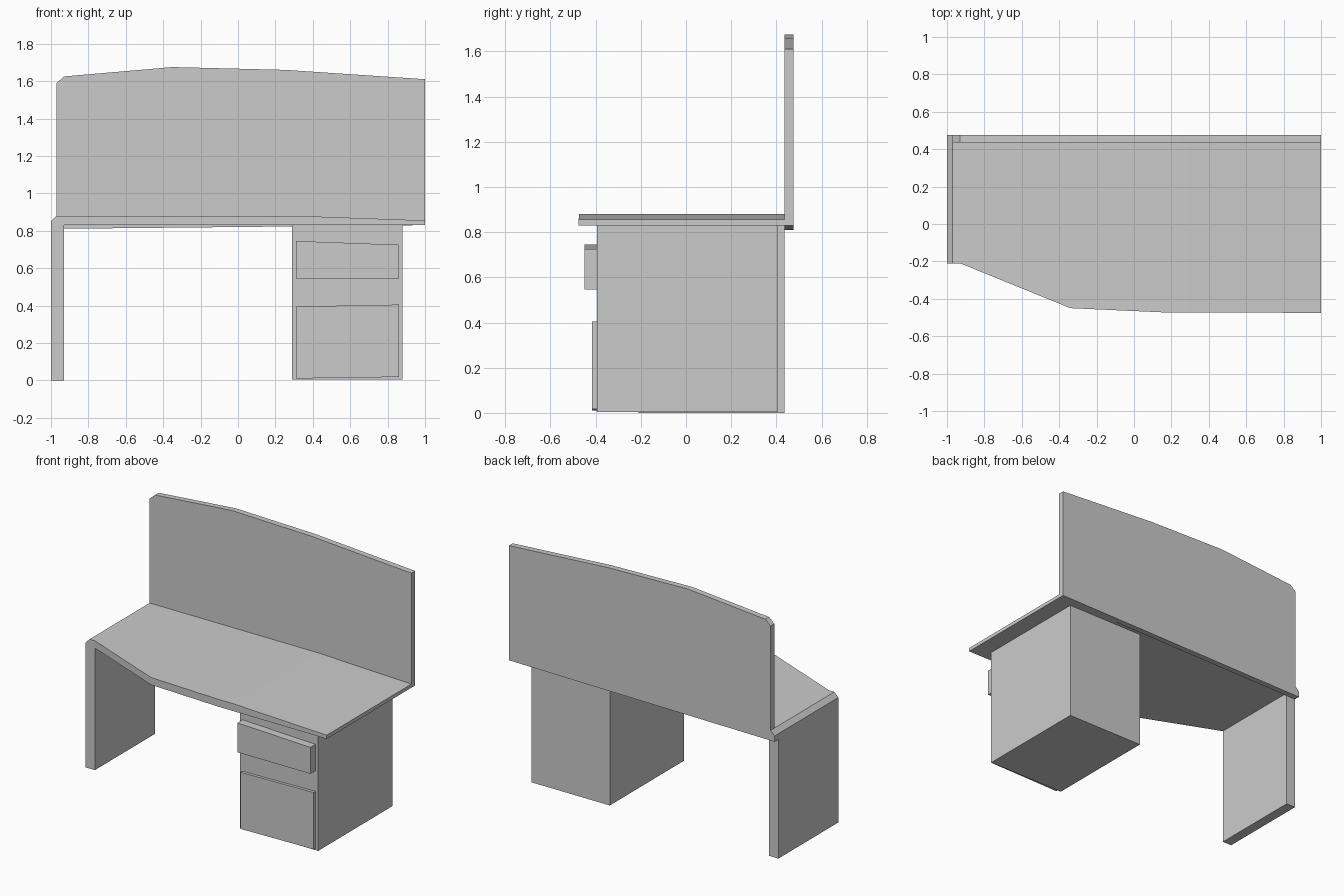
import bpy, bmesh
from mathutils import Vector

cube = bpy.data.objects.get("Cube")
if cube:
    bpy.data.objects.remove(cube)

grey = bpy.data.materials.new("grey laminate")
grey.use_nodes = True
GREY = (0.6, 0.6, 0.6, 1)
grey.diffuse_color = GREY
grey.node_tree.nodes["Principled BSDF"].inputs["Base Color"].default_value = GREY


def extrude_xz(name, outline, front, back, reshape=None):
    """Extrude an (x, z) outline along y."""
    bm = bmesh.new()
    face = bm.faces.new([bm.verts.new((x, front, z)) for x, z in outline])
    new = bmesh.ops.extrude_face_region(bm, geom=[face])["geom"]
    for v in new:
        if isinstance(v, bmesh.types.BMVert):
            v.co.y = back
    if reshape:
        reshape(bm)
    bmesh.ops.recalc_face_normals(bm, faces=bm.faces)
    mesh = bpy.data.meshes.new(name)
    bm.to_mesh(mesh)
    bm.free()
    mesh.materials.append(grey)
    obj = bpy.data.objects.new(name, mesh)
    bpy.context.collection.objects.link(obj)
    return obj


# Front edge of the worktop in plan, as (x, y)
FRONT_EDGE = [(-1, -0.21), (-0.93, -0.21), (-0.34, -0.45), (0.17, -0.473), (1, -0.475)]


def shape_front(bm):
    for x, _ in FRONT_EDGE[1:-1]:
        bmesh.ops.bisect_plane(bm, geom=bm.verts[:] + bm.edges[:] + bm.faces[:],
                               plane_co=Vector((x, 0, 0)), plane_no=Vector((1, 0, 0)))
    for v in bm.verts:
        if v.co.y < 0:
            for (x0, y0), (x1, y1) in zip(FRONT_EDGE, FRONT_EDGE[1:]):
                if x0 - 1e-4 <= v.co.x <= x1 + 1e-4:
                    v.co.y = y0 + (y1 - y0) * (v.co.x - x0) / (x1 - x0)
                    break


# Worktop and side leg in one folded slab
extrude_xz("worktop_and_leg",
           [(-1, 0), (-0.93, 0), (-0.93, 0.83), (1, 0.83), (1, 0.855),
            (0.3, 0.88), (-0.97, 0.88), (-1, 0.85)],
           -0.475, 0.435, shape_front)

# Tall back screen with a gently arched top
extrude_xz("back_screen",
           [(-1, 0.81), (1, 0.83), (1, 1.61), (0.25, 1.66), (-0.35, 1.675),
            (-0.93, 1.625), (-0.97, 1.59), (-0.97, 0.88), (-1, 0.85)],
           0.435, 0.475)

# Drawer cabinet and its two fronts
extrude_xz("cabinet", [(0.29, 0.005), (0.88, 0.005), (0.88, 0.83), (0.29, 0.83)],
           -0.395, 0.405)
extrude_xz("upper_drawer", [(0.31, 0.545), (0.86, 0.545), (0.86, 0.725), (0.31, 0.745)],
           -0.45, -0.395)
extrude_xz("lower_drawer", [(0.31, 0.01), (0.86, 0.018), (0.86, 0.405), (0.31, 0.395)],
           -0.415, -0.395)
